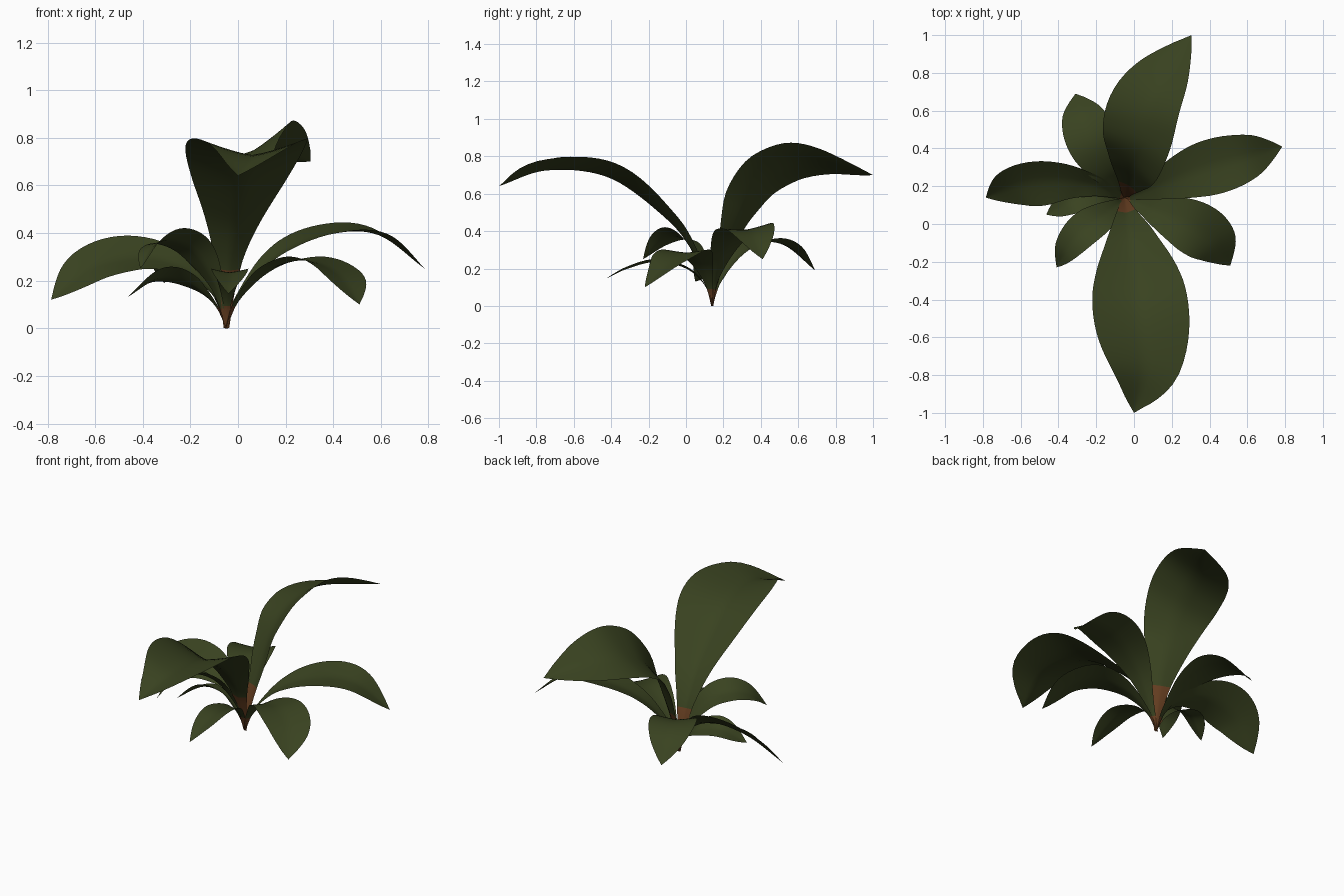
import bpy, bmesh, math
from mathutils import Vector

if "Cube" in bpy.data.objects:
    bpy.data.objects.remove(bpy.data.objects["Cube"])

def material(name, rgb):
    m = bpy.data.materials.new(name)
    m.diffuse_color = (*rgb, 1)
    m.use_nodes = True
    m.node_tree.nodes["Principled BSDF"].inputs["Base Color"].default_value = m.diffuse_color
    return m

GREEN = material("leaf_green", (0.041, 0.055, 0.0145))
BROWN = material("stem_brown", (0.13, 0.048, 0.015))

UP = Vector((0, 0, 1))
ROWS, COLS = 36, 10
# Blade outline: (position along leaf, share of the full half width)
OUTLINE = [(0, .04), (.1, .11), (.2, .22), (.35, .52), (.5, .85),
           (.63, 1.02), (.78, .87), (.9, .5), (1, 0)]


def spline(pts, f):
    """Catmull-Rom point at f, counted in control points."""
    i = min(int(f), len(pts) - 2)
    u = f - i
    a = pts[i - 1] if i > 0 else pts[0] * 2 - pts[1]
    b, c = pts[i], pts[i + 1]
    d = pts[i + 2] if i + 2 < len(pts) else c * 2 - b
    return 0.5 * (2 * b + (c - a) * u + (2 * a - 5 * b + 4 * c - d) * u * u
                  + (3 * b - a - 3 * c + d) * u ** 3)


def sample(mid):
    """Evenly spaced points along the midrib, and its length."""
    pts = [Vector(p) for p in mid]
    fine = [spline(pts, (len(pts) - 1) * k / 200) for k in range(201)]
    dist = [0]
    for a, b in zip(fine, fine[1:]):
        dist.append(dist[-1] + (b - a).length)
    out, k = [], 0
    for r in range(ROWS + 1):
        target = dist[-1] * r / ROWS
        while k < 199 and dist[k + 1] < target:
            k += 1
        u = (target - dist[k]) / max(dist[k + 1] - dist[k], 1e-9)
        out.append(fine[k].lerp(fine[k + 1], min(u, 1)))
    return out, dist[-1]


def linear_outline(t):
    for (a, wa), (b, wb) in zip(OUTLINE, OUTLINE[1:]):
        if t <= b:
            return wa + (wb - wa) * (t - a) / (b - a)
    return 0


def outline(t):
    """Outline with its corners rounded off."""
    h = min(.07, t, 1 - t)
    return sum(linear_outline(t + h * k / 4) for k in range(-4, 5)) / 9


def leaf(name, mid, half, fold=0.25, roll=0, stem=0.09, early=1.0):
    """Folded blade along a midrib; positive roll lifts its right edge."""
    pts, length = sample(mid)
    overall = pts[-1] - pts[0]
    overall.z = 0
    overall.normalize()
    bm = bmesh.new()
    rows = []
    for r, p in enumerate(pts):
        t = r / ROWS
        tan = (pts[min(r + 1, ROWS)] - pts[max(r - 1, 0)]).normalized()
        heading = Vector((tan.x, tan.y, 0)) + overall * 0.4
        side = heading.cross(UP).normalized()
        side = (side - tan * side.dot(tan)).normalized()
        nor = side.cross(tan).normalized()
        ang = math.radians(roll) * min(1, t * 2.5)
        s2 = side * math.cos(ang) + nor * math.sin(ang)
        n2 = nor * math.cos(ang) - side * math.sin(ang)
        w = half * outline(t ** early)
        row = []
        for c in range(COLS + 1):
            u = 2 * c / COLS - 1
            row.append(bm.verts.new(p + s2 * (w * u) + n2 * (fold * w * abs(u) ** 1.3)))
        rows.append(row)
    for r in range(ROWS):
        for c in range(COLS):
            f = bm.faces.new((rows[r][c], rows[r][c + 1], rows[r + 1][c + 1], rows[r + 1][c]))
            f.smooth = True
            # brown stalk near the root
            f.material_index = 1 if length * (r + 0.5) / ROWS < stem else 0
    bmesh.ops.remove_doubles(bm, verts=bm.verts, dist=1e-5)
    me = bpy.data.meshes.new(name)
    bm.to_mesh(me)
    bm.free()
    me.materials.append(GREEN)
    me.materials.append(BROWN)
    ob = bpy.data.objects.new(name, me)
    bpy.context.collection.objects.link(ob)


# Two tall leaves
leaf("tall_front_leaf",
     [(-.05, .14, 0), (-.045, .1, .14), (-.035, .03, .3), (-.01, -.11, .47),
      (.03, -.41, .685), (.06, -.74, .725), (0, -1, .64)],
     .26, fold=.3, stem=.26)
leaf("tall_back_leaf",
     [(-.045, .14, 0), (-.04, .17, .15), (-.02, .235, .35), (0, .335, .57),
      (.03, .47, .70), (.1, .68, .755), (.305, 1, .7)],
     .22, fold=.18, roll=25, stem=.26, early=.92)

# Middle-sized side leaves
leaf("right_leaf",
     [(-.05, .14, 0), (0, .15, .13), (.15, .21, .3), (.35, .285, .39),
      (.58, .35, .395), (.785, .41, .25)],
     .152, fold=.15, roll=-6, early=.95)
leaf("left_leaf",
     [(-.05, .14, 0), (-.1, .16, .14), (-.22, .205, .25), (-.4, .23, .30),
      (-.6, .21, .26), (-.785, .14, .12)],
     .145, fold=.15, roll=33, early=1.05)
leaf("right_front_leaf",
     [(-.05, .14, 0), (0, .12, .12), (.12, .07, .24), (.28, 0, .285),
      (.42, -.09, .23), (.51, -.22, .1)],
     .148, fold=.12)
leaf("left_back_leaf",
     [(-.05, .14, 0), (-.08, .18, .13), (-.14, .28, .27), (-.21, .42, .34),
      (-.27, .56, .31), (-.31, .69, .19)],
     .14, fold=.15)

# Small lower leaves
leaf("left_front_leaf",
     [(-.05, .14, 0), (-.09, .1, .17), (-.18, .03, .32), (-.28, -.05, .37),
      (-.36, -.14, .34), (-.41, -.23, .25)],
     .1, fold=.2, roll=-20, early=.9)
leaf("low_left_leaf",
     [(-.05, .14, 0), (-.1, .145, .1), (-.2, .15, .185), (-.33, .12, .21),
      (-.465, .05, .13)],
     .085, fold=.2, roll=-22, early=.9)
leaf("low_front_leaf",
     [(-.045, .14, 0), (-.045, .1, .11), (-.04, 0, .2), (-.035, -.16, .235),
      (-.035, -.31, .2), (-.04, -.43, .145)],
     .08, fold=.2, early=.9)
